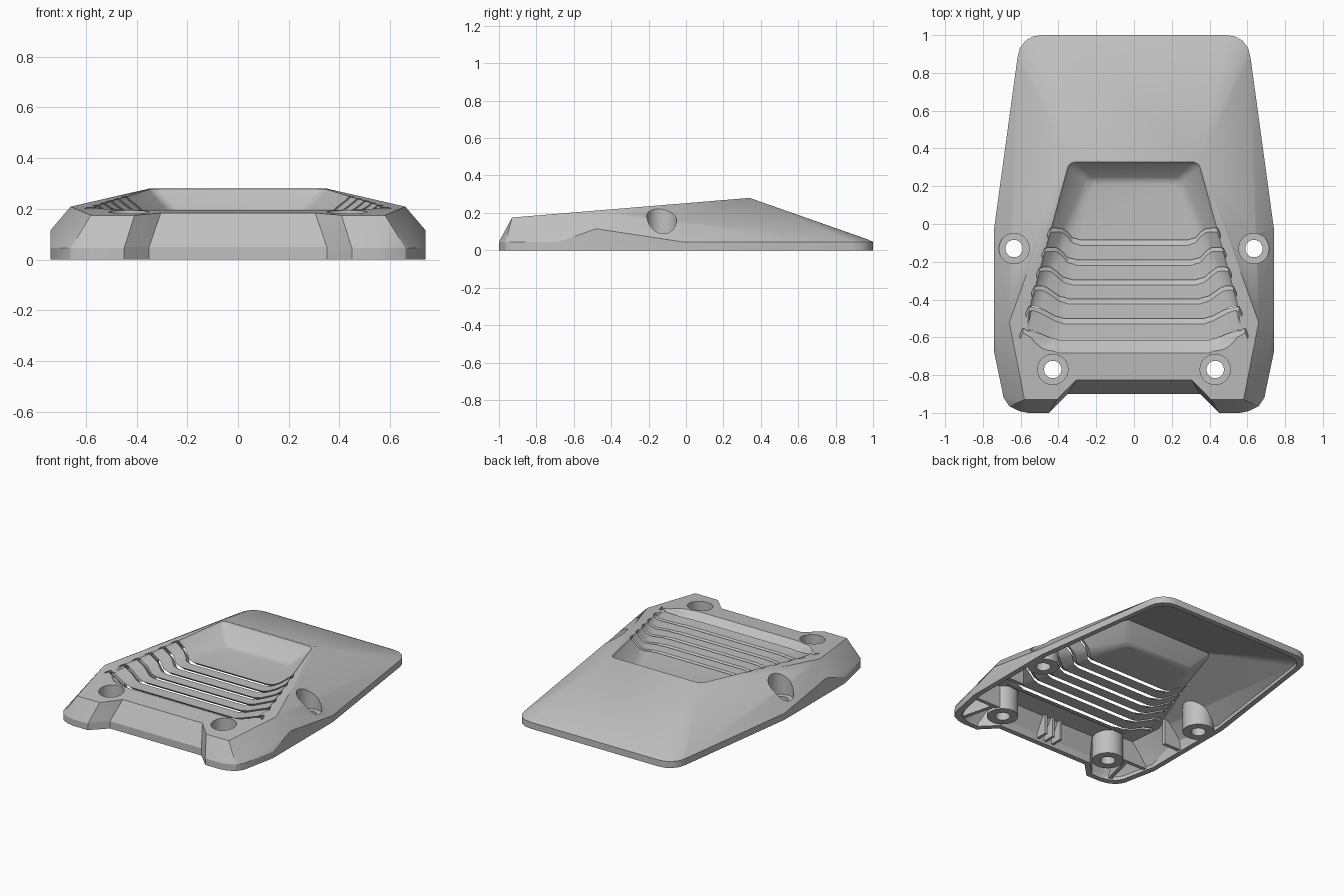
import bpy, bmesh, math
from mathutils import Vector

cube = bpy.data.objects.get("Cube")
if cube:
    bpy.data.objects.remove(cube, do_unlink=True)

grey = bpy.data.materials.new("light_grey")
grey.use_nodes = True
grey.diffuse_color = (0.53, 0.53, 0.53, 1)
grey.node_tree.nodes["Principled BSDF"].inputs["Base Color"].default_value = (0.53, 0.53, 0.53, 1)


def add(name, bm):
    bmesh.ops.recalc_face_normals(bm, faces=bm.faces)
    mesh = bpy.data.meshes.new(name)
    bm.to_mesh(mesh)
    bm.free()
    ob = bpy.data.objects.new(name, mesh)
    bpy.context.collection.objects.link(ob)
    mesh.materials.append(grey)
    return ob


def hull(name, half, bevel=0):
    """Convex solid from points mirrored in x."""
    bm = bmesh.new()
    for x, y, z in half:
        bm.verts.new((x, y, z))
        bm.verts.new((-x, y, z))
    res = bmesh.ops.convex_hull(bm, input=bm.verts)
    loose = {g for g in res["geom_interior"] + res["geom_unused"] if isinstance(g, bmesh.types.BMVert)}
    bmesh.ops.delete(bm, geom=list(loose), context='VERTS')
    bmesh.ops.dissolve_limit(bm, angle_limit=0.02, verts=bm.verts, edges=bm.edges)
    if bevel:
        bmesh.ops.bevel(bm, geom=list(bm.edges), offset=bevel, segments=4,
                        profile=0.5, affect='EDGES', clamp_overlap=True)
    return add(name, bm)


def cylinder(name, x, y, r, z0, z1):
    bm = bmesh.new()
    bmesh.ops.create_cone(bm, cap_ends=True, segments=48, radius1=r, radius2=r, depth=z1 - z0)
    bmesh.ops.translate(bm, verts=bm.verts, vec=(x, y, (z0 + z1) / 2))
    return add(name, bm)


def box(name, centre, size, turn=0):
    bm = bmesh.new()
    bmesh.ops.create_cube(bm, size=1)
    bmesh.ops.scale(bm, verts=bm.verts, vec=size)
    ob = add(name, bm)
    ob.location = centre
    ob.rotation_euler.z = turn
    return ob


def cut(ob, tool):
    """Subtract tool from ob and discard it."""
    tool.hide_render = True
    mod = ob.modifiers.new("cut", 'BOOLEAN')
    mod.operation, mod.solver, mod.object = 'DIFFERENCE', 'EXACT', tool
    bpy.context.view_layer.update()
    mesh = bpy.data.meshes.new_from_object(ob.evaluated_get(bpy.context.evaluated_depsgraph_get()))
    ob.modifiers.clear()
    ob.data = mesh
    bpy.data.objects.remove(tool, do_unlink=True)


def top_z(y):
    return 0.252 + 0.0827 * y


# Outline of the base and key points of the upper facets
outline = [(0.48, -1), (0.56, -1), (0.61, -0.99), (0.66, -0.965), (0.69, -0.92), (0.74, -0.68),
           (0.74, -0.02), (0.617, 0.88), (0.605, 0.93), (0.575, 0.97), (0.535, 0.993), (0.49, 1)]
crown = [(0.35, 0.34, 0.28), (0.66, -0.52, 0.209), (0.58, -0.93, 0.175), (0.4, -0.93, 0.175),
         (0.74, -0.48, 0.115), (0.48, 0.975, 0.057), (0.57, 0.93, 0.057)]


def body(name, t):
    sx, sy = 1 - t / 0.72, 1 - t
    low = -0.1 if t else 0
    pts = [(x * sx, y * sy, z) for x, y in outline for z in (low, 0.045 - t * 0.6)]
    pts += [(x * sx - t * 0.2, y * sy, z - t * 0.8) for x, y, z in crown]
    return hull(name, pts)


def cut_notch(ob, t):
    # Front notch: upright skirt below, flared slope above
    a = [(0.35 + t * 0.5, -0.9 + t), (0.55 + t * 0.5, -1.1 + t), (0.55, -1.3)]
    b = [(0.305 + t * 0.5, -0.825 + t), (0.58 + t * 0.5, -1.1 + t), (0.58, -1.3)]
    cut(ob, hull("notch_skirt", [(x, y, z) for x, y in a for z in (-0.2, 0.055)]))
    cut(ob, hull("notch_slope", [(x, y, 0.05) for x, y in a] + [(x, y, 0.183) for x, y in b]
                 + [(x, y, 0.3) for x, y in b]))


def basin(name, t):
    f = 0.165 - t
    rim = [(0.35 + t, 0.335 + t, 0.282), (0.6 + t, -0.58, 0.207), (0.48 + t, -0.68 - t, 0.197)]
    pts = [(0.24 + t * 0.5, 0.23 + t * 0.5, f), (0.425 + t * 0.5, -0.63 - t * 0.5, f)]
    pts += rim + [(x, y, 0.45) for x, y, z in rim]
    return hull(name, pts, 0.025)


def louvre(name, y):
    """Slanted slot cutter running across the floor and up both basin walls."""
    w = 0.24 + (0.23 - y) * 0.215
    rim_x = 0.35 + (0.3 - y - 0.04) * 0.273
    end = Vector((rim_x - 0.005, y + 0.08, top_z(y + 0.08) - 0.012))
    start = Vector((w - 0.03, y, 0.165))
    half = [start, Vector((w + 0.015, y + 0.012, 0.17)), start.lerp(end, 0.65), end,
            end + Vector((0.015, -0.035, 0))]
    path = [Vector((-p.x, p.y, p.z)) for p in reversed(half)] + half
    through, wide = Vector((0, 0.062, -0.047)), Vector((0, 0.014, 0))
    bm = bmesh.new()
    rings = [[bm.verts.new(p + through * a + wide * b) for a, b in ((-1, -1), (-1, 1), (1, 1), (1, -1))]
             for p in path]
    for r, s in zip(rings, rings[1:]):
        for i in range(4):
            j = (i + 1) % 4
            bm.faces.new((r[i], r[j], s[j], s[i]))
    bm.faces.new(rings[0])
    bm.faces.new(rings[-1])
    return add(name, bm)


# Outer shell with notch and sunken vent basin
cover = body("vented_cover", 0)
cut_notch(cover, 0)
cut(cover, basin("basin", 0))

# Hollow underside; whatever is cut from the cavity stays solid in the cover
cavity = body("cavity", 0.035)
cut_notch(cavity, 0.035)
cut(cavity, basin("basin_underside", 0.028))
screws = [(s * x, y, seat) for s in (-1, 1) for x, y, seat in ((0.43, -0.77, 0.08), (0.635, -0.13, 0.07))]
for x, y, seat in screws:
    cut(cavity, cylinder("screw_boss", x, y, 0.098, -0.002, 0.4))
for x in (-0.06, 0, 0.06):
    cut(cavity, box("front_rib", (x, -0.84, 0.12), (0.018, 0.11, 0.2)))
for s in (-1, 1):
    cut(cavity, box("corner_rib", (s * 0.6, -0.72, 0.13), (0.24, 0.025, 0.24)))
    cut(cavity, box("corner_web", (s * 0.57, -0.83, 0.13), (0.025, 0.24, 0.24), s * 0.25))
    cut(cavity, box("side_rib", (s * 0.66, -0.4, 0.13), (0.16, 0.025, 0.24)))
cut(cover, cavity)

# Counterbored screw holes
for x, y, seat in screws:
    cut(cover, cylinder("counterbore", x, y, 0.08, seat, 0.5))
    cut(cover, cylinder("screw_hole", x, y, 0.046, -0.2, 0.5))

# Six louvre slots
for y in (-0.1, -0.205, -0.31, -0.41, -0.515, -0.63):
    cut(cover, louvre("louvre_slot", y))

# Smooth shading with crisp edges
bpy.ops.object.select_all(action='DESELECT')
cover.select_set(True)
bpy.context.view_layer.objects.active = cover
bpy.ops.object.shade_smooth_by_angle(angle=math.radians(25))
